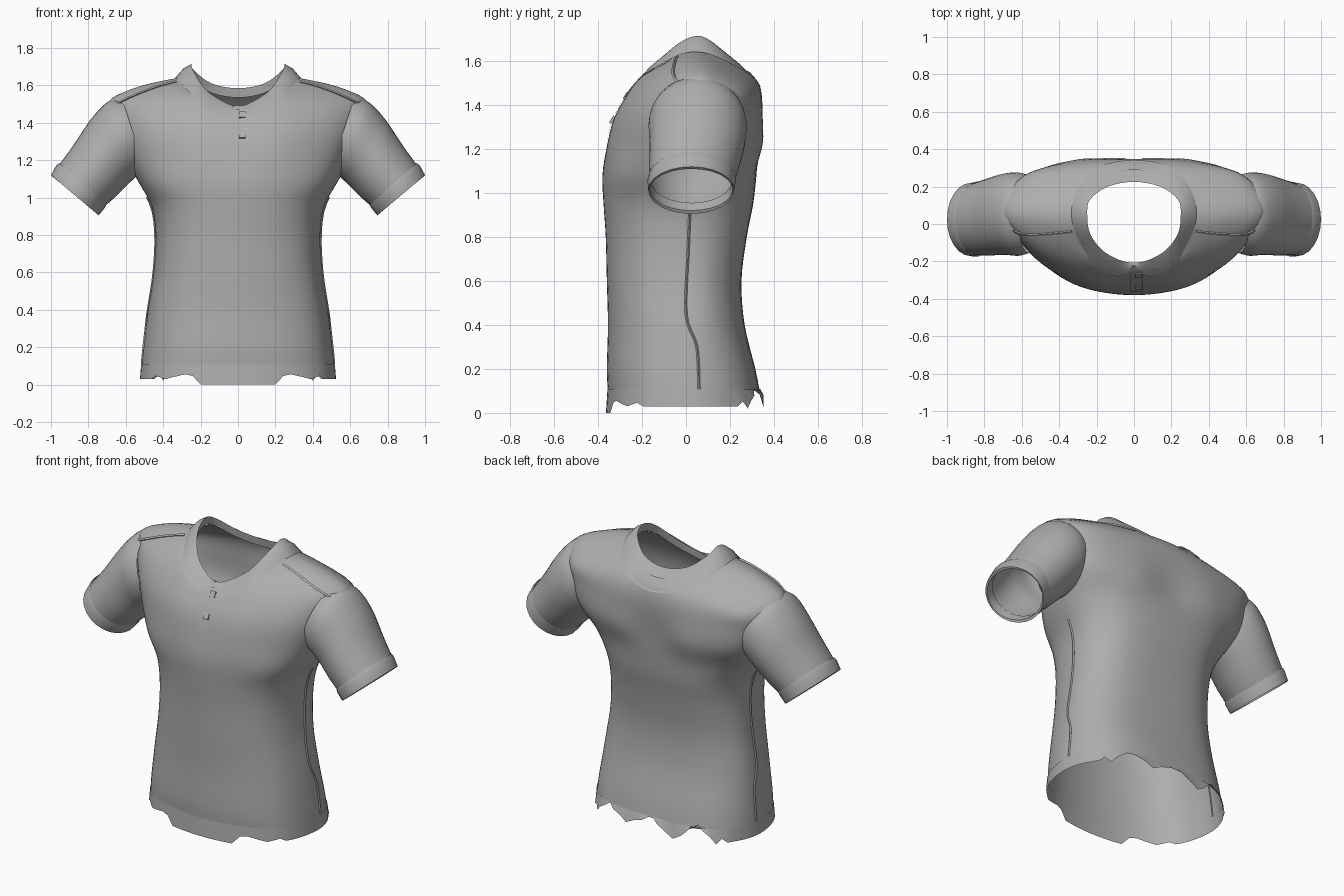
import bpy, bmesh, math, random
from mathutils import Vector
from mathutils.bvhtree import BVHTree

if "Cube" in bpy.data.objects:
    bpy.data.objects.remove(bpy.data.objects["Cube"])

random.seed(4)
cloth = bpy.data.materials.new("grey cloth")
cloth.diffuse_color = (0.42, 0.42, 0.42, 1)
cloth.use_nodes = True
cloth.node_tree.nodes["Principled BSDF"].inputs["Base Color"].default_value = cloth.diffuse_color


def finish(obj, angle=50):
    obj.data.materials.append(cloth)
    bpy.ops.object.select_all(action='DESELECT')
    obj.select_set(True)
    bpy.context.view_layer.objects.active = obj
    bpy.ops.object.shade_smooth_by_angle(angle=math.radians(angle))
    return obj


def spline(pts, steps, closed):
    """Smooth curve passing through all the given points."""
    n, out = len(pts), []
    for i in range(n if closed else n - 1):
        at = lambda k: pts[k % n] if closed else pts[max(0, min(n - 1, k))]
        a, b, c, d = (at(i + k) for k in (-1, 0, 1, 2))
        for s in range(steps):
            t = s / steps
            out.append(0.5 * (2 * b + (c - a) * t + (2 * a - 5 * b + 4 * c - d) * t * t
                              + (3 * b - a - 3 * c + d) * t ** 3))
    return out if closed else out + [pts[-1]]


def full_ring(half):
    """Mirror a front-to-back half ring into a closed ring."""
    half = [Vector(p) for p in half]
    return half + [Vector((-p.x, p.y, p.z)) for p in half[-2:0:-1]]


def smooth_rings(rings, around, along):
    rings = [spline(r, around, True) for r in rings]
    columns = [spline(list(c), along, False) for c in zip(*rings)]
    return [list(r) for r in zip(*columns)]


def loft(name, rings, closed=True, drop=None):
    bm = bmesh.new()
    rows = [[bm.verts.new(p) for p in r] for r in rings]
    n = len(rings[0])
    for a, b in zip(rows, rows[1:]):
        for i in range(n if closed else n - 1):
            j = (i + 1) % n
            f = bm.faces.new((a[i], a[j], b[j], b[i]))
            if drop and drop(f.calc_center_median()):
                bm.faces.remove(f)
    bmesh.ops.delete(bm, geom=[v for v in bm.verts if not v.link_faces], context='VERTS')
    me = bpy.data.meshes.new(name)
    bm.to_mesh(me)
    bm.free()
    obj = bpy.data.objects.new(name, me)
    bpy.context.collection.objects.link(obj)
    return finish(obj)


def body_half(z, w, yf, yb):
    """Rounded-box half section of the trunk."""
    pts = []
    for k in range(7):
        a = math.pi * k / 6
        s, c = math.sin(a), math.cos(a)
        e = .88 if k < 3 else .8
        y = (yf if c > 0 else yb) * abs(c) ** e
        pts.append((w * abs(s) ** e if 0 < k < 6 else 0, y if k != 3 else 0.02, z))
    pts[6] = (0, yb * 0.97, z)   # shallow spine groove
    return pts


# Trunk: height, half width, front y, back y
sections = [(0.10, .515, -.355, .345), (0.20, .505, -.36, .325), (0.40, .48, -.355, .275),
            (0.60, .45, -.36, .26), (0.80, .44, -.365, .285), (0.95, .46, -.375, .315),
            (1.08, .53, -.38, .33)]
halves = [body_half(*s) for s in sections]
# Chest, shoulders and neck base, each from centre front round to centre back
halves += [
    [(0, -.36, 1.21), (.26, -.335, 1.21), (.50, -.20, 1.2), (.60, .04, 1.21),
     (.54, .25, 1.22), (.28, .345, 1.22), (0, .33, 1.22)],
    [(0, -.33, 1.33), (.27, -.305, 1.35), (.54, -.17, 1.36), (.67, .05, 1.36),
     (.58, .255, 1.36), (.3, .34, 1.36), (0, .345, 1.36)],
    [(0, -.28, 1.42), (.26, -.25, 1.46), (.54, -.11, 1.505), (.70, .06, 1.505),
     (.58, .25, 1.47), (.29, .325, 1.46), (0, .345, 1.44)],
    [(0, -.25, 1.46), (.22, -.2, 1.53), (.42, -.06, 1.59), (.54, .07, 1.59),
     (.42, .2, 1.56), (.22, .29, 1.53), (0, .33, 1.5)],
    [(0, -.23, 1.475), (.17, -.18, 1.53), (.28, -.05, 1.62), (.30, .05, 1.645),
     (.27, .15, 1.62), (.15, .25, 1.57), (0, .29, 1.55)]]
body = smooth_rings([full_ring(h) for h in halves], 6, 4)
# Faces past the armhole seam are left open for the sleeves
armhole = lambda p: 1.15 < p.z < 1.49 and abs(p.x) > .56 + (p.z - 1.13) * .45
torso = loft("torso", body, drop=armhole)
surface = BVHTree.FromPolygons([v.co for v in torso.data.vertices],
                               [tuple(p.vertices) for p in torso.data.polygons])


def on_cloth(p, lift):
    """Nearest point on the torso, lifted outward."""
    loc, nor, _, _ = surface.find_nearest(Vector(p))
    if nor.dot(loc - Vector((loc.x * 0.5, 0.02, min(loc.z, 1.3)))) < 0:
        nor = -nor
    return loc + nor * lift


# Hem band: straight in front, softly waved at the sides, torn into spikes behind
top = body[0]
hem_low = []
for i, p in enumerate(top):
    wave = abs(i % 6 - 3) / 3
    if p.y < -.2:
        z = 0.0 if abs(p.x) < .2 else .03 + .025 * wave
    elif p.y > .2 and abs(p.x) < .42:
        z = .03 + .085 * wave + random.uniform(-.012, .012)
    else:
        z = .03
    grow = 1.0 + .25 * (.1 - z)
    back = 1.05 if p.y > .2 and z < .1 else 1.0
    hem_low.append(Vector((p.x * grow, p.y * grow * back, z)))
hem_top = [Vector((p.x * 1.006, p.y * 1.006, .108)) for p in top]
hem_mid = [a.lerp(b, .5) for a, b in zip(hem_top, hem_low)]
loft("hem_band", [hem_top, hem_mid, hem_low])


# Sleeves: each section is top x, top z, bottom x, bottom z, front y, back y
def sleeve_ring(sec, side):
    tx, tz, bx, bz, yf, yb = sec
    mid = Vector(((tx + bx) / 2, (yf + yb) / 2, (tz + bz) / 2))
    up = Vector((tx, mid.y, tz)) - mid
    ring = []
    for k in range(12):
        a = math.tau * k / 12
        q = mid + up * math.cos(a) + Vector((0, (yb - yf) / 2 * math.sin(a), 0))
        ring.append(Vector((q.x * side, q.y, q.z)))
    return ring


sleeve = [(.62, 1.53, .50, 1.16, -.155, .26), (.70, 1.51, .535, 1.12, -.17, .275),
          (.79, 1.415, .59, 1.07, -.165, .27), (.88, 1.28, .66, 1.0, -.168, .245),
          (.975, 1.15, .735, .935, -.165, .215)]
cuff = [(.955, 1.185, .705, .96, -.17, .226), (.972, 1.172, .712, .945, -.175, .226),
        (1.0, 1.12, .745, .905, -.172, .22), (.99, 1.11, .752, .92, -.165, .213),
        (.95, 1.16, .72, .955, -.16, .21)]
for side, label in ((1, "left"), (-1, "right")):
    loft(label + "_sleeve", smooth_rings([sleeve_ring(s, side) for s in sleeve], 3, 4))
    loft(label + "_cuff", [spline(sleeve_ring(s, side), 2, True) for s in cuff])

# Collar: lower edge lies on the torso, upper edge stands at the neck, then folds inside
low = full_ring([(0, -.235, 1.47), (.085, -.28, 1.43), (.21, -.21, 1.49), (.295, -.08, 1.59),
                 (.33, .05, 1.62), (.30, .18, 1.585), (.19, .3, 1.52), (0, .34, 1.48)])
high = full_ring([(0, -.205, 1.49), (.07, -.195, 1.51), (.17, -.14, 1.575), (.235, -.05, 1.67),
                  (.25, .05, 1.715), (.235, .13, 1.68), (.14, .2, 1.61), (0, .225, 1.585)])
low = [on_cloth(p, .004) for p in spline(low, 4, True)]
high = spline(high, 4, True)
bulge = [a.lerp(b, .5) + Vector((0, 0, .012)) for a, b in zip(low, high)]
inner = [Vector((p.x * 1.03, p.y * 1.03, p.z - .05)) for p in high]
loft("collar", [low, bulge, high, inner])

# Button placket and two square buttons down the chest
strip = [[on_cloth((x, -.4 + (z - 1.24) * .6, z), .006) for x in (-.02, .01, .045)]
         for z in (1.25, 1.30, 1.35, 1.40, 1.44, 1.48)]
loft("placket", strip, closed=False)
for k, z in enumerate((1.335, 1.445)):
    p = on_cloth((.022, -.4 + (z - 1.24) * .6, z), .006)
    bpy.ops.mesh.primitive_cube_add(size=1, location=p, rotation=(math.radians(-32), 0, 0))
    b = bpy.context.object
    b.name = "button_%d" % (k + 1)
    b.scale = (.034, .012, .036)
    finish(b, 30)


# Raised stitching along the shoulders and sides
def seam(name, pts, radius):
    pts = [on_cloth(p, .002) for p in spline([Vector(p) for p in pts], 5, False)]
    rings = []
    for i, p in enumerate(pts):
        d = (pts[min(i + 1, len(pts) - 1)] - pts[max(i - 1, 0)]).normalized()
        u = d.cross(Vector((0, 1, 0))).normalized()
        w = d.cross(u)
        rings.append([p + (u * math.cos(a) + w * math.sin(a)) * radius
                      for a in (0, math.tau / 4, math.tau / 2, math.tau * .75)])
    loft(name, rings)


for s, label in ((1, "left"), (-1, "right")):
    seam(label + "_shoulder_seam", [(s * .33, -.04, 1.62), (s * .45, -.05, 1.58),
                                    (s * .58, -.06, 1.54), (s * .67, -.04, 1.50)], .008)
    seam(label + "_side_seam", [(s * .52, .06, .11), (s * .5, .05, .3), (s * .48, .0, .45),
                                (s * .45, .01, .75), (s * .49, .02, 1.0)], .006)
